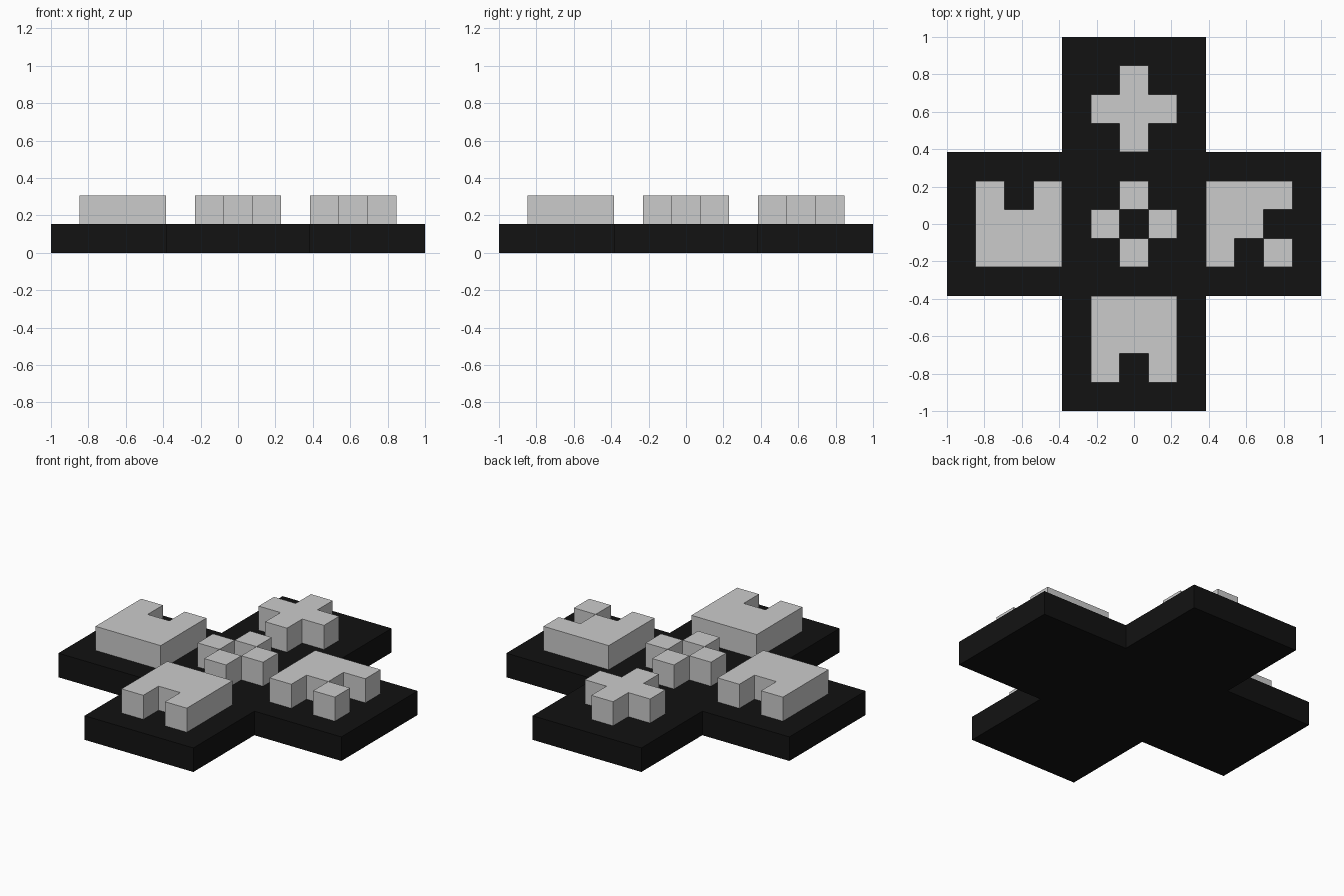
import bpy, bmesh

if "Cube" in bpy.data.objects:
    bpy.data.objects.remove(bpy.data.objects["Cube"])

U = 2 / 13  # one block unit


def slab(name, cells, z0, z1):
    """Closed slab from a set of unit grid cells, with walls only on the outline."""
    bm = bmesh.new()

    def quad(*pts):
        bm.faces.new([bm.verts.new((x * U, y * U, z * U)) for x, y, z in pts])

    h = 0.5
    for cx, cy in cells:
        ring = [(cx - h, cy - h), (cx + h, cy - h), (cx + h, cy + h), (cx - h, cy + h)]
        quad(*[(x, y, z1) for x, y in ring])
        quad(*[(x, y, z0) for x, y in reversed(ring)])
        sides = [(0, -1), (1, 0), (0, 1), (-1, 0)]
        for i, (dx, dy) in enumerate(sides):
            if (cx + dx, cy + dy) not in cells:
                a, b = ring[i], ring[(i + 1) % 4]
                quad((*a, z0), (*b, z0), (*b, z1), (*a, z1))
    bmesh.ops.remove_doubles(bm, verts=bm.verts, dist=1e-4)
    bmesh.ops.dissolve_limit(bm, angle_limit=0.01, verts=bm.verts, edges=bm.edges)
    mesh = bpy.data.meshes.new(name)
    bm.to_mesh(mesh)
    bm.free()
    obj = bpy.data.objects.new(name, mesh)
    bpy.context.collection.objects.link(obj)
    return obj


# Black cross-shaped base
span = range(-6, 7)
base = slab("cross_base", {(x, y) for x in span for y in span
                           if abs(x) <= 2 or abs(y) <= 2}, 0, 1)
black = bpy.data.materials.new("black")
black.diffuse_color = (0.006, 0.006, 0.006, 1)
black.use_nodes = True
black.node_tree.nodes["Principled BSDF"].inputs["Base Color"].default_value = black.diffuse_color
base.data.materials.append(black)

# Raised 3x3 patterns: centre cell, then rows from back to front
patterns = {
    "back_tile": (0, 4, [".#.", "###", ".#."]),
    "centre_tile": (0, 0, [".#.", "#.#", ".#."]),
    "left_tile": (-4, 0, ["#.#", "###", "###"]),
    "right_tile": (4, 0, ["###", "##.", "#.#"]),
    "front_tile": (0, -4, ["###", "###", "#.#"]),
}
for name, (px, py, rows) in patterns.items():
    cells = {(px + c - 1, py + 1 - r) for r, row in enumerate(rows)
             for c, mark in enumerate(row) if mark == "#"}
    slab(name, cells, 1, 2)
